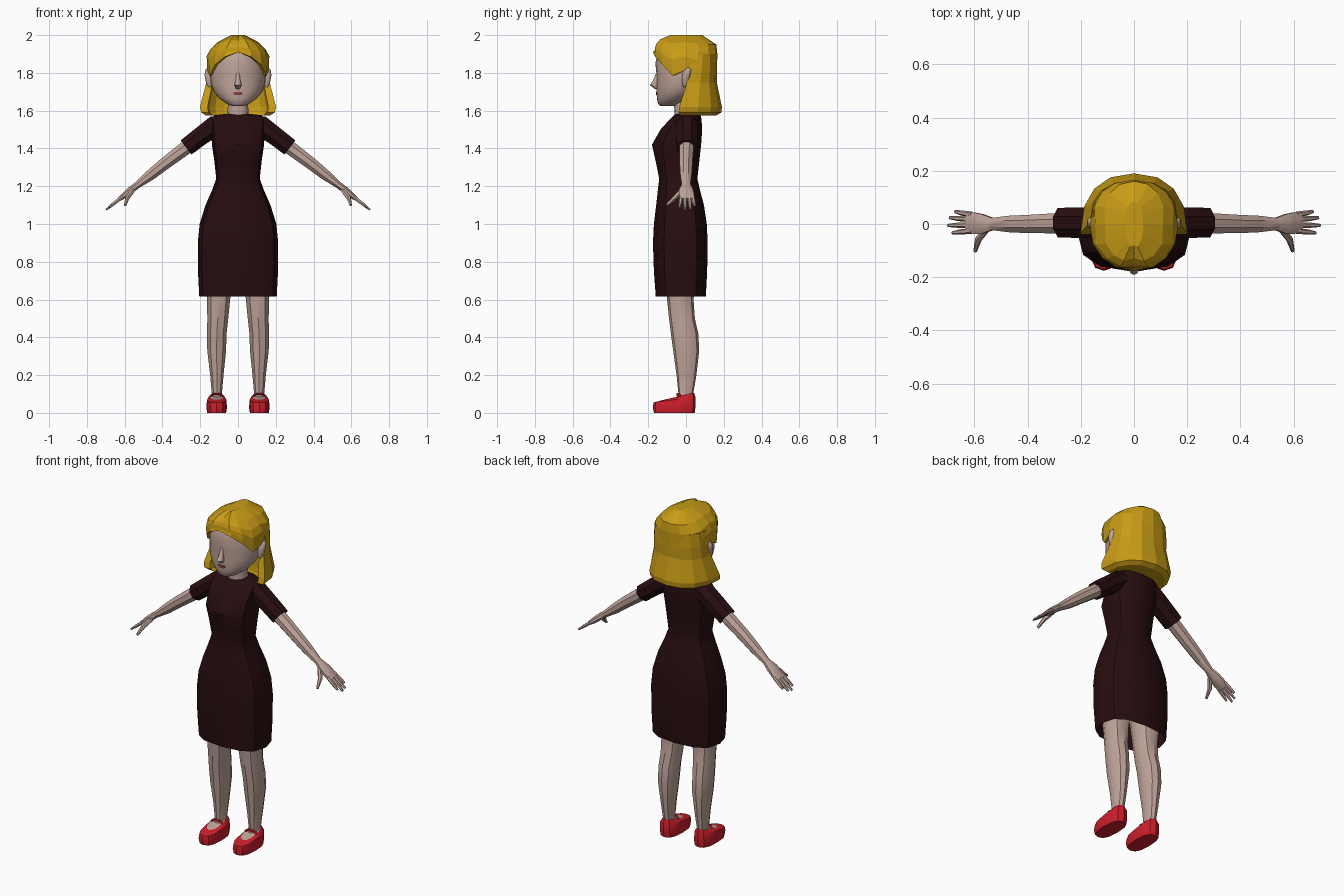
import bpy
import bmesh
import math
from mathutils import Vector

default_cube = bpy.data.objects.get("Cube")
if default_cube:
    bpy.data.objects.remove(default_cube, do_unlink=True)


def make_material(name, red, green, blue):
    material = bpy.data.materials.new(name)
    material.use_nodes = True
    colour = (red, green, blue, 1)
    material.diffuse_color = colour
    material.node_tree.nodes["Principled BSDF"].inputs["Base Color"].default_value = colour
    return material


SKIN = make_material("skin", .52, .37, .32)
HAIR = make_material("golden hair", .58, .33, .008)
DRESS = make_material("dark maroon cloth", .02, .004, .005)
SHOE = make_material("red leather", .6, .013, .024)
LIPS = make_material("lip red", .3, .06, .07)


def finish(name, bm, materials, smooth_angle):
    """Turn a bmesh into an object, smooth below the given angle."""
    bmesh.ops.recalc_face_normals(bm, faces=bm.faces[:])
    mesh = bpy.data.meshes.new(name)
    bm.to_mesh(mesh)
    bm.free()
    for material in materials:
        mesh.materials.append(material)
    if smooth_angle:
        for face in mesh.polygons:
            face.use_smooth = True
        mesh.set_sharp_from_angle(angle=math.radians(smooth_angle))
    obj = bpy.data.objects.new(name, mesh)
    bpy.context.collection.objects.link(obj)
    return obj


def loft(name, rings, *materials, smooth_angle=35, cap_start=True, cap_end=True):
    """Skin closed rings; the last material colours the end cap."""
    bm = bmesh.new()
    loops = [[bm.verts.new(point) for point in ring] for ring in rings]
    for low, high in zip(loops, loops[1:]):
        for i in range(len(low)):
            j = (i + 1) % len(low)
            bm.faces.new((low[i], low[j], high[j], high[i]))
    if cap_start:
        bm.faces.new(loops[0][::-1])
    if cap_end:
        bm.faces.new(loops[-1]).material_index = len(materials) - 1
    return finish(name, bm, materials, smooth_angle)


def rounded(angle, power):
    """Superellipse point; the angle starts at the front."""
    s, c = math.sin(angle), -math.cos(angle)
    return (math.copysign(abs(s) ** power, s), math.copysign(abs(c) ** power, c))


def section(x, z, half_width, front, back, sides=12, power=.8, rise=0):
    """Level ring, optionally rising towards the back."""
    points = []
    for i in range(sides):
        u, v = rounded(math.tau * i / sides, power)
        y = (front + back) / 2 + v * (back - front) / 2
        points.append(Vector((x + u * half_width, y, z + rise * (v + 1) / 2)))
    return points


def body(name, rows, material, x=0, sides=12, power=.8, **options):
    return loft(name, [section(x, *row, sides, power) for row in rows], material, **options)


def tube(name, stations, material, side=1, sides=8):
    """Limb along stations of (x, y, z, thickness, breadth)."""
    centres = [Vector((side * s[0], s[1], s[2])) for s in stations]
    rings = []
    for i, station in enumerate(stations):
        along = centres[min(i + 1, len(centres) - 1)] - centres[max(i - 1, 0)]
        along.normalize()
        across = Vector((0, 1, 0))
        across = (across - along * across.dot(along)).normalized()
        up = along.cross(across)
        ring = []
        for k in range(sides):
            angle = math.tau * (k + .5) / sides
            ring.append(centres[i] + up * math.cos(angle) * station[3]
                        + across * math.sin(angle) * station[4])
        rings.append(ring)
    return loft(name, rings, material)


def profile_at(rows, z):
    """Interpolate the half width, front and back at a height."""
    for low, high in zip(rows, rows[1:]):
        if z <= high[0]:
            break
    t = min(1, max(0, (z - low[0]) / (high[0] - low[0])))
    return [a + (b - a) * t for a, b in zip(low[1:], high[1:])]


# Dress: bodice, waist and skirt, open at the hem
body("dress", [(.615, .205, -.16, .105), (.75, .212, -.17, .112), (.9, .213, -.175, .115),
               (1, .203, -.17, .11), (1.1, .172, -.158, .095), (1.18, .137, -.149, .074),
               (1.24, .115, -.142, .06), (1.33, .125, -.16, .07), (1.42, .138, -.18, .08),
               (1.5, .142, -.135, .086), (1.555, .146, -.085, .082),
               (1.576, .125, -.062, .077), (1.582, .07, -.055, .06)],
     DRESS, power=.75, cap_start=False)

# Neck and head
body("neck", [(1.54, .065, -.06, .06), (1.59, .055, -.06, .05), (1.7, .052, -.07, .05)], SKIN)
body("head", [(1.624, .03, -.135, -.07), (1.635, .058, -.148, -.03), (1.665, .1, -.154, .03),
              (1.7, .128, -.156, .075), (1.74, .143, -.156, .105), (1.79, .149, -.156, .13),
              (1.85, .147, -.162, .14), (1.92, .125, -.148, .12), (1.97, .06, -.1, .08)],
     SKIN, sides=24, power=1, smooth_angle=60)

# Nose and mouth
body("nose", [(1.716, .01, -.166, -.14), (1.735, .02, -.191, -.14),
              (1.76, .013, -.174, -.14), (1.8, .009, -.158, -.14)],
     SKIN, sides=10, power=1, smooth_angle=60)
body("mouth", [(1.682, .012, -.157, -.14), (1.69, .022, -.16, -.14), (1.698, .026, -.159, -.14)],
     LIPS, power=.5)

# Hair cap: swept fringe, lower at the temples, parted at the centre
CAP = [(1.75, .162, -.165, .163), (1.9, .166, -.176, .166), (1.94, .135, -.176, .165),
       (1.97, .1, -.16, .152), (1.99, .065, -.125, .128), (2, .035, -.09, .085)]
HAIRLINE = [1.91, 1.885, 1.845, 1.785, 1.815, 1.77, 1.75, 1.75, 1.75]
SIDES, LAYERS = 16, 5
cap_rings = []
for layer in range(LAYERS + 1):
    t = layer / LAYERS
    ring = []
    for i in range(SIDES):
        start = HAIRLINE[min(i, SIDES - i)]
        z = start + (2 - start) * t
        half_width, front, back = profile_at(CAP, z)
        u, v = rounded(math.tau * i / SIDES, .9)
        y = (front + back) / 2 + v * (back - front) / 2
        # The parting sinks in slightly
        parting = .01 if i == 0 and layer else 0
        ring.append(Vector((u * half_width, y + parting, z - parting)))
    cap_rings.append(ring)
inner_rim = [Vector((p.x * .86, p.y * .86, p.z)) for p in cap_rings[0]]
loft("hair_cap", [inner_rim] + cap_rings, HAIR, smooth_angle=0, cap_start=False)

# Long hair: a thick C-shaped curtain that flares over the shoulders
curtain = []
for z, half_width, front, back in [(1.575, .17, -.025, .16), (1.59, .195, -.04, .187),
                                   (1.62, .201, -.035, .19), (1.75, .168, .005, .163),
                                   (1.82, .164, .02, .164), (1.9, .155, .03, .16)]:
    arc = [rounded(math.pi * (.5 + i / 8), .85) for i in range(9)]
    depth = back - front
    outer = [Vector((u * half_width, front + v * depth, z)) for u, v in arc]
    inner = [Vector((u * half_width * .8, front + v * depth * .5, z)) for u, v in arc]
    curtain.append(outer + inner[::-1])
loft("hair_curtain", curtain, HAIR, smooth_angle=0)

# Paired parts
for label, side in (("left", 1), ("right", -1)):
    # Ear
    body(label + "_ear", [(1.725, .008, -.015, .005), (1.745, .02, -.02, .012),
                          (1.785, .028, -.022, .026), (1.815, .026, -.012, .03),
                          (1.828, .012, .002, .022)],
         SKIN, x=side * .15, sides=10, power=1, smooth_angle=60)

    # Sleeve and arm
    tube(label + "_sleeve", [(.06, .005, 1.535, .035, .06), (.12, .005, 1.522, .058, .064),
                             (.2, .005, 1.463, .053, .062), (.275, .005, 1.405, .051, .06)],
         DRESS, side)
    tube(label + "_arm", [(.24, .003, 1.43, .04, .042), (.31, .002, 1.378, .038, .04),
                          (.39, 0, 1.318, .035, .037), (.46, 0, 1.262, .031, .034),
                          (.53, 0, 1.208, .02, .025), (.56, 0, 1.185, .018, .03)], SKIN, side)

    # Hand with four fingers and a thumb
    tube(label + "_palm", [(.53, 0, 1.208, .019, .024), (.57, 0, 1.178, .02, .04),
                           (.6, .003, 1.153, .017, .043), (.63, .005, 1.13, .011, .04)],
         SKIN, side)
    for finger, y, reach in (("index", -.026, .058), ("middle", -.004, .074),
                             ("ring", .018, .068), ("little", .036, .048)):
        tube(f"{label}_{finger}_finger",
             [(.61, y, 1.145, .011, .011), (.625 + reach / 2, y * 1.15, 1.134 - reach * .4, .01, .01),
              (.625 + reach, y * 1.3, 1.134 - reach * .8, .006, .006)], SKIN, side, sides=6)
    tube(label + "_thumb", [(.555, -.02, 1.18, .014, .014), (.585, -.058, 1.14, .013, .013),
                            (.597, -.102, 1.1, .007, .007)], SKIN, side, sides=6)

    # Leg, leaning back from thigh to calf
    leg = [(.112, .04, .03, -.08, .035), (.112, .1, .028, -.04, .038),
           (.112, .2, .037, -.05, .055), (.113, .33, .052, -.068, .07),
           (.112, .42, .054, -.08, .065), (.107, .5, .058, -.09, .047),
           (.103, .6, .064, -.1, .04), (.1, .8, .085, -.12, .06)]
    loft(label + "_leg", [section(side * row[0], *row[1:], sides=10, power=.9) for row in leg], SKIN)

    # Shoe: the end cap is the bare instep in the opening
    x = side * .113
    shoe = [section(x, 0, .05, -.17, .046, power=.75),
            section(x, .03, .055, -.176, .05, power=.75),
            section(x, .055, .051, -.171, .05, power=.75, rise=.03),
            section(x, .07, .036, -.115, .043, power=.85, rise=.036)]
    loft(label + "_shoe", shoe, SHOE, SKIN)
    tube(label + "_shoe_strap", [(.077, -.035, .085, .007, .011), (.095, -.042, .1, .006, .011),
                                 (.131, -.042, .1, .006, .011), (.149, -.035, .085, .007, .011)],
         SHOE, side, sides=6)
